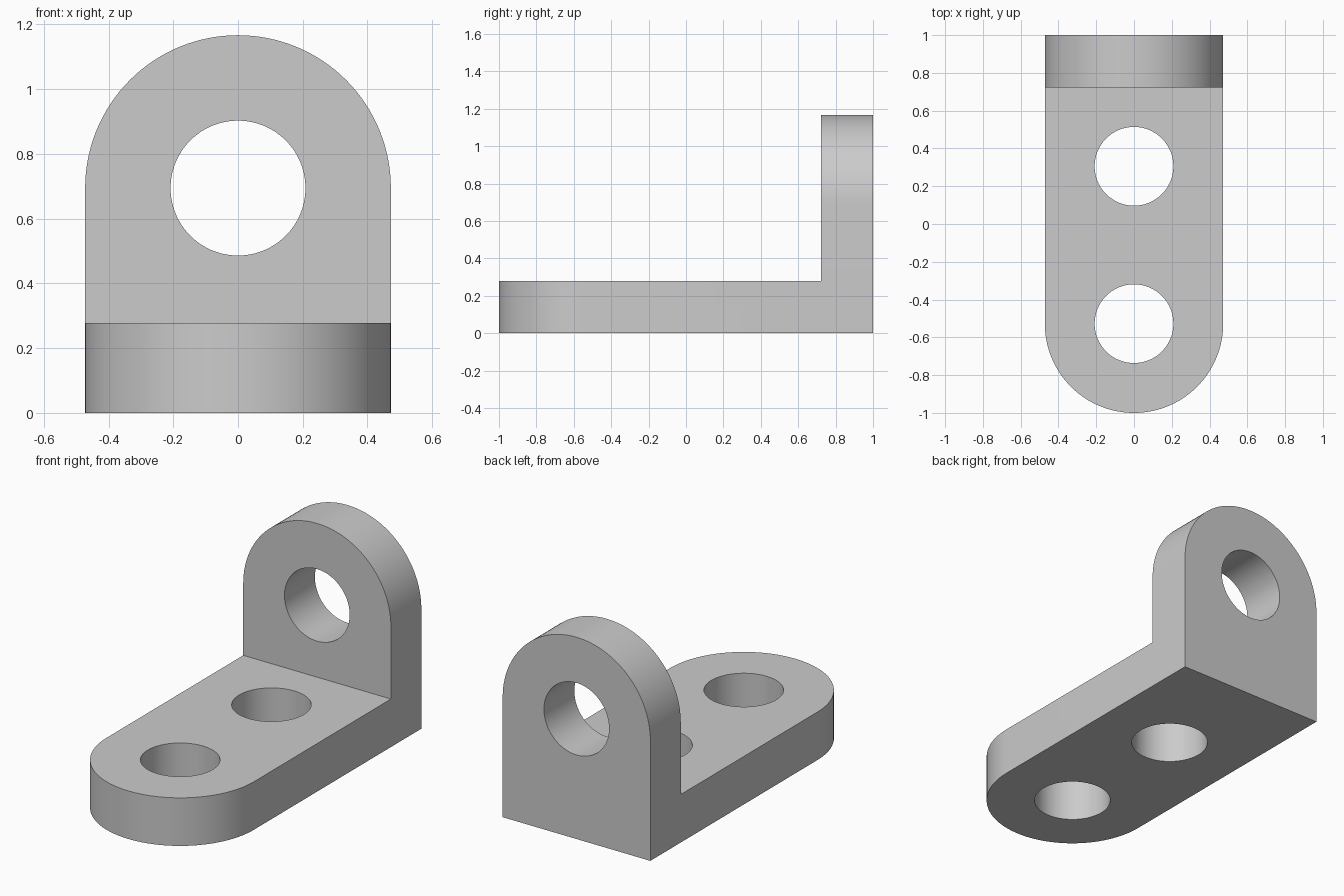
import bpy, bmesh
from math import pi, cos, sin, radians
from mathutils import Matrix

cube = bpy.data.objects.get("Cube")
if cube:
    bpy.data.objects.remove(cube, do_unlink=True)

U = 1 / 18              # drawing unit
R = 8.5 * U             # rounded end radius, half the width
T = 5 * U               # plate thickness
HOLE = 3.75 * U
ARC = 64                # segments in a half circle

grey = bpy.data.materials.new("plain_grey")
grey.use_nodes = True
colour = (0.6, 0.6, 0.6, 1)
grey.diffuse_color = colour
grey.node_tree.nodes["Principled BSDF"].inputs["Base Color"].default_value = colour


def add_prism(name, outline, depth, matrix):
    """Extrude a flat outline along local z and place it with a matrix."""
    bm = bmesh.new()
    face = bm.faces.new([bm.verts.new((x, y, 0)) for x, y in outline])
    top = bmesh.ops.extrude_face_region(bm, geom=[face])["geom"]
    moved = [v for v in top if isinstance(v, bmesh.types.BMVert)]
    bmesh.ops.translate(bm, verts=moved, vec=(0, 0, depth))
    bm.transform(matrix)
    bmesh.ops.recalc_face_normals(bm, faces=bm.faces)
    mesh = bpy.data.meshes.new(name)
    bm.to_mesh(mesh)
    bm.free()
    mesh.materials.append(grey)
    obj = bpy.data.objects.new(name, mesh)
    bpy.context.collection.objects.link(obj)
    return obj


def arch(length):
    """Square end at y = 0, half-round end at y = length."""
    arc = [(R * cos(pi * i / ARC), length - R + R * sin(pi * i / ARC))
           for i in range(ARC + 1)]
    return [(-R, 0), (R, 0)] + arc


def combine(target, tool, operation):
    """Apply a boolean and discard the tool object."""
    mod = target.modifiers.new(operation.lower(), 'BOOLEAN')
    mod.operation, mod.solver, mod.object = operation, 'EXACT', tool
    bpy.context.view_layer.objects.active = target
    bpy.ops.object.modifier_apply(modifier=mod.name)
    bpy.data.objects.remove(tool, do_unlink=True)


# Plates: base runs forward from the back edge, wall stands at the back
stand = Matrix.Translation((0, 1, 0)) @ Matrix.Rotation(pi / 2, 4, 'X')
flat = Matrix.Translation((0, 1, 0)) @ Matrix.Scale(-1, 4, (0, 1, 0))
bracket = add_prism("angle_bracket", arch(36 * U), T, flat)
combine(bracket, add_prism("wall_plate", arch(21 * U), T, stand), 'UNION')

# Bolt holes: two through the base, one through the wall
circle = [(HOLE * cos(pi * i / ARC), HOLE * sin(pi * i / ARC))
          for i in range(2 * ARC)]
front_y = -1 + R
for y in (front_y, front_y + 15 * U):
    place = Matrix.Translation((0, y, -T / 2))
    combine(bracket, add_prism("hole_cutter", circle, 2 * T, place), 'DIFFERENCE')
place = Matrix.Translation((0, T / 2, 12.5 * U)) @ stand
place = Matrix.Translation((0, 1 + T / 2, 21 * U - R)) @ Matrix.Rotation(pi / 2, 4, 'X')
combine(bracket, add_prism("hole_cutter", circle, 2 * T, place), 'DIFFERENCE')

# Merge coplanar leftovers, then smooth the round walls
bm = bmesh.new()
bm.from_mesh(bracket.data)
bmesh.ops.remove_doubles(bm, verts=bm.verts, dist=0.0001)
bmesh.ops.dissolve_limit(bm, angle_limit=radians(0.5), verts=bm.verts, edges=bm.edges)
bm.to_mesh(bracket.data)
bm.free()
bpy.ops.object.select_all(action='DESELECT')
bracket.select_set(True)
bpy.context.view_layer.objects.active = bracket
bpy.ops.object.shade_smooth_by_angle(angle=radians(30))
